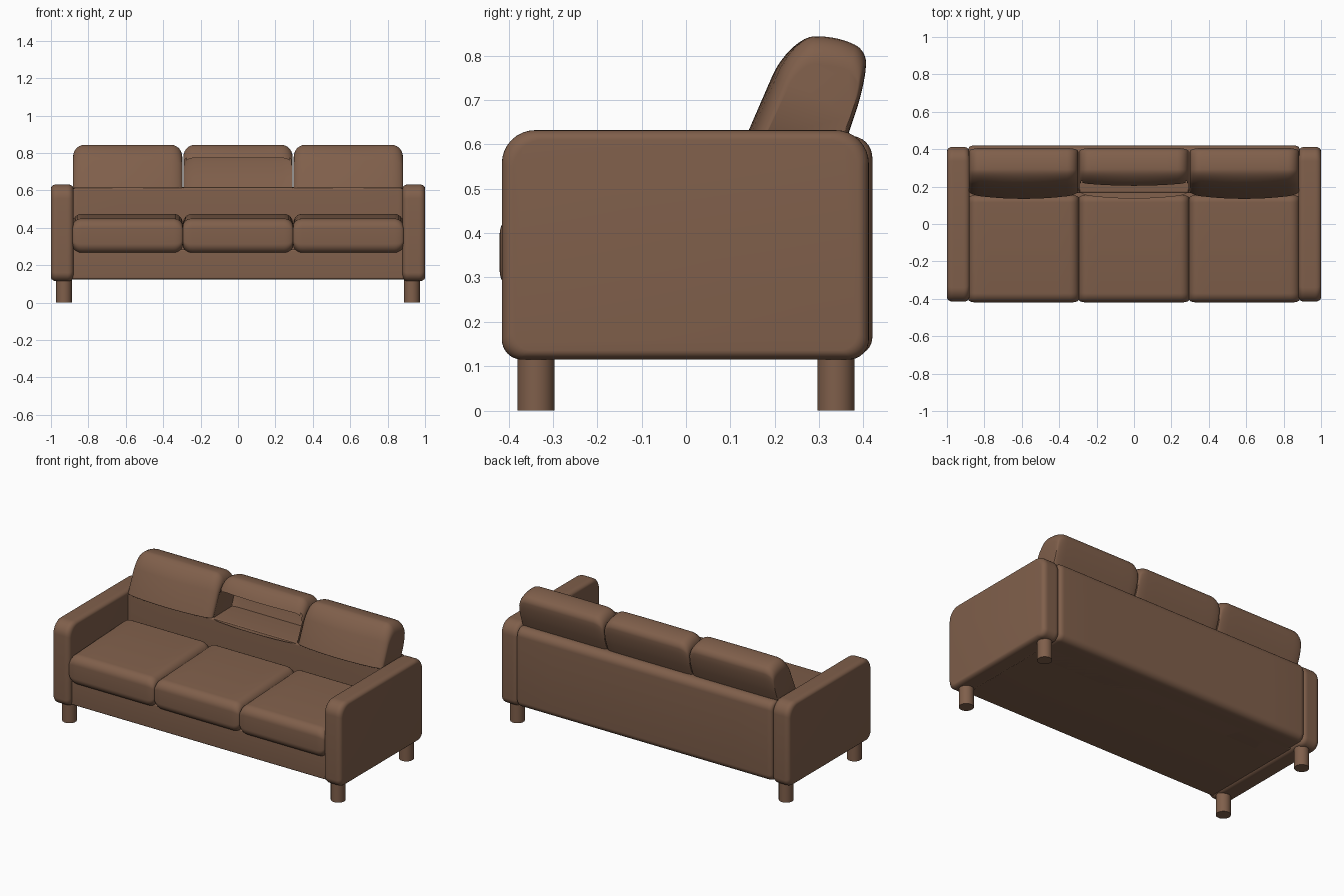
import bpy, bmesh, math
from mathutils import Vector

if "Cube" in bpy.data.objects:
    bpy.data.objects.remove(bpy.data.objects["Cube"])

brown = bpy.data.materials.new("brown leather")
brown.diffuse_color = (0.215, 0.115, 0.070, 1)
brown.use_nodes = True
brown.node_tree.nodes["Principled BSDF"].inputs["Base Color"].default_value = brown.diffuse_color


def rounded(corners, steps=8):
    """Round polygon corners given as (y, z, tangent length)."""
    out, n = [], len(corners)
    for i, (y, z, r) in enumerate(corners):
        p = Vector((y, z))
        a = Vector(corners[i - 1][:2]) - p
        b = Vector(corners[(i + 1) % n][:2]) - p
        s = p + a.normalized() * min(r, a.length * 0.48)
        e = p + b.normalized() * min(r, b.length * 0.48)
        for k in range(steps + 1):
            t = k / steps
            w = 1.414 * t * (1 - t)
            d = (1 - t) ** 2 + w + t * t
            out.append((s * (1 - t) ** 2 + p * w + e * t * t) / d)
    return out


def loft(name, x0, x1, corners, edge, pivot, inset, bow=0.0, open_front=None):
    """Sweep a y-z profile along x, shrinking it in a curve at both ends."""
    prof = rounded(corners)
    n, cx, hw = len(prof), (x0 + x1) / 2, (x1 - x0) / 2
    arc = [math.radians(a) for a in (0, 15, 30, 45, 60, 75, 90)]
    right = [(hw - edge + edge * math.sin(a), 1 - math.cos(a)) for a in arc]
    mid = [((hw - edge) * k / 4, 0) for k in range(-3, 4)]
    secs = [(-x, c) for x, c in reversed(right)] + mid + right
    bm = bmesh.new()
    rings = []
    for x, c in secs:
        ring = []
        for p in prof:
            y = pivot[0] + (p.x - pivot[0]) * (1 - inset[0] * c)
            z = pivot[1] + (p.y - pivot[1]) * (1 - inset[1] * c)
            if p.x < pivot[0]:
                y -= bow * (1 - (x / hw) ** 2) * min(1, (pivot[0] - p.x) / 0.1)
            ring.append(bm.verts.new((cx + x, y, z)))
        rings.append(ring)
    for a, b in zip(rings, rings[1:]):
        for i in range(n):
            j = (i + 1) % n
            bm.faces.new((a[i], a[j], b[j], b[i]))
    bm.faces.new(rings[0])
    bm.faces.new(rings[-1])
    bmesh.ops.recalc_face_normals(bm, faces=bm.faces[:])
    if open_front:
        gone = [f for f in bm.faces if f.normal.y < -0.6
                and f.calc_center_median().z < open_front]
        bmesh.ops.delete(bm, geom=gone, context='FACES')
    finish(name, bm)


def finish(name, bm):
    me = bpy.data.meshes.new(name)
    bm.to_mesh(me)
    bm.free()
    me.materials.append(brown)
    ob = bpy.data.objects.new(name, me)
    bpy.context.collection.objects.link(ob)
    bpy.context.view_layer.objects.active = ob
    ob.select_set(True)
    bpy.ops.object.shade_smooth_by_angle(angle=math.radians(40))
    ob.select_set(False)


# base frame and back panel
loft("base", -0.89, 0.89, [(-0.385, 0.125, 0.01), (-0.385, 0.285, 0.01),
     (0.3, 0.285, 0.01), (0.3, 0.125, 0.01)], 0.005, (0, 0.2), (0.005, 0.01))
loft("back_panel", -0.885, 0.885, [(0.165, 0.125, 0.01), (0.165, 0.615, 0.012),
     (0.42, 0.62, 0.05), (0.42, 0.125, 0.04)], 0.03, (0.27, 0.37), (0.12, 0.06))

# arms and legs
arm = [(-0.415, 0.115, 0.045), (-0.415, 0.632, 0.075),
       (0.412, 0.632, 0.075), (0.412, 0.115, 0.045)]
for side, s in (("left", -1), ("right", 1)):
    a, b = sorted((s * 0.88, s * 1.0))
    loft(side + "_arm", a, b, arm, 0.03, (0, 0.37), (0.06, 0.08))
    for end, y in (("front", -0.338), ("back", 0.338)):
        bm = bmesh.new()
        bmesh.ops.create_cone(bm, cap_ends=True, segments=32, radius1=0.042,
                              radius2=0.042, depth=0.14)
        bmesh.ops.translate(bm, verts=bm.verts[:], vec=(s * 0.93, y, 0.07))
        finish(side + "_" + end + "_leg", bm)

# seat cushions and leaning back cushions
seat = [(-0.42, 0.265, 0.05), (-0.42, 0.447, 0.05),
        (0.155, 0.477, 0.04), (0.155, 0.265, 0.03)]
rest = [(0.155, 0.612, 0.005), (0.245, 0.842, 0.09), (0.335, 0.845, 0.05),
        (0.408, 0.812, 0.03), (0.402, 0.73, 0.07), (0.362, 0.612, 0.005)]
for i, name in enumerate(("left", "middle", "right")):
    x0, x1 = -0.885 + 0.59 * i, -0.885 + 0.59 * (i + 1)
    loft(name + "_seat_cushion", x0, x1, seat, 0.05, (-0.13, 0.36), (0.05, 0.45))
    # the middle back cushion has an open hollow front
    loft(name + "_back_cushion", x0 + 0.003, x1 - 0.003, rest, 0.06,
         (0.285, 0.61), (0.15, 0.27), 0.022, 0.77 if i == 1 else None)
